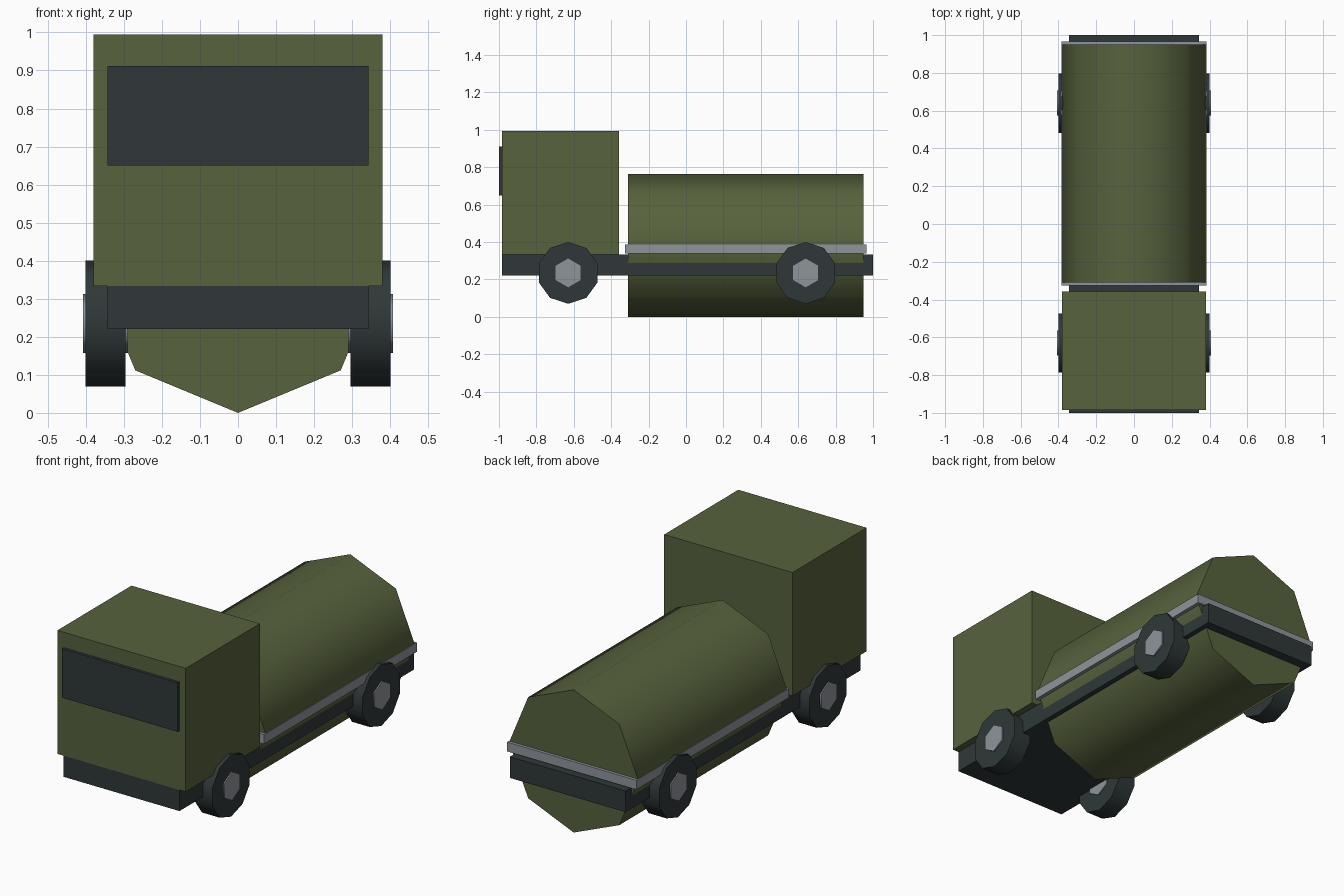
import bpy
import math
from mathutils import Matrix

if "Cube" in bpy.data.objects:
    bpy.data.objects.remove(bpy.data.objects["Cube"], do_unlink=True)


def make_material(name, rgb):
    mat = bpy.data.materials.new(name)
    mat.use_nodes = True
    color = (*rgb, 1)
    mat.diffuse_color = color
    mat.node_tree.nodes["Principled BSDF"].inputs["Base Color"].default_value = color
    return mat


olive = make_material("olive paint", (0.095, 0.122, 0.046))
dark = make_material("dark rubber and glass", (0.029, 0.039, 0.040))
steel = make_material("light steel", (0.275, 0.298, 0.328))


def box(name, mat, half_width, y_range, z_range):
    """Box centred on x = 0."""
    (y0, y1), (z0, z1) = y_range, z_range
    bpy.ops.mesh.primitive_cube_add(size=1)
    obj = bpy.context.object
    obj.name = name
    obj.data.transform(
        Matrix.Translation((0, (y0 + y1) / 2, (z0 + z1) / 2))
        @ Matrix.Diagonal((2 * half_width, y1 - y0, z1 - z0, 1)))
    obj.data.materials.append(mat)
    return obj


def cylinder(name, mat, sides, radius, depth, axis, location):
    """Smooth-sided prism along x or y with a corner pointing up."""
    bpy.ops.mesh.primitive_cylinder_add(vertices=sides, radius=radius, depth=depth)
    obj = bpy.context.object
    obj.name = name
    # the first corner lies on +y; tip it up, then turn the axis if needed
    turn = Matrix.Rotation(math.pi / 2, 4, "X")
    if axis == "X":
        turn = Matrix.Rotation(math.pi / 2, 4, "Z") @ turn
    obj.data.transform(turn)
    obj.location = location
    obj.data.materials.append(mat)
    bpy.ops.object.shade_smooth_by_angle(angle=math.radians(65))
    return obj


# Chassis, cab and windscreen
box("chassis", dark, 0.343, (-0.985, 1.0), (0.22, 0.333))
box("cab", olive, 0.38, (-0.985, -0.358), (0.333, 0.994))
box("windscreen", dark, 0.343, (-1.0, -0.97), (0.65, 0.912))

# Eight-sided tank with a band around its middle
cylinder("tank", olive, 8, 0.382, 1.26, "Y", (0, 0.32, 0.382))
box("tank_band", steel, 0.383, (-0.326, 0.966), (0.338, 0.388))

# Wheels with hubs showing on both faces
for side, sign in (("left", 1), ("right", -1)):
    for end, y in (("front", -0.63), ("rear", 0.64)):
        spot = (sign * 0.348, y, 0.235)
        cylinder(f"{end}_{side}_wheel", dark, 10, 0.165, 0.105, "X", spot)
        cylinder(f"{end}_{side}_hub", steel, 6, 0.077, 0.118, "X", spot)
